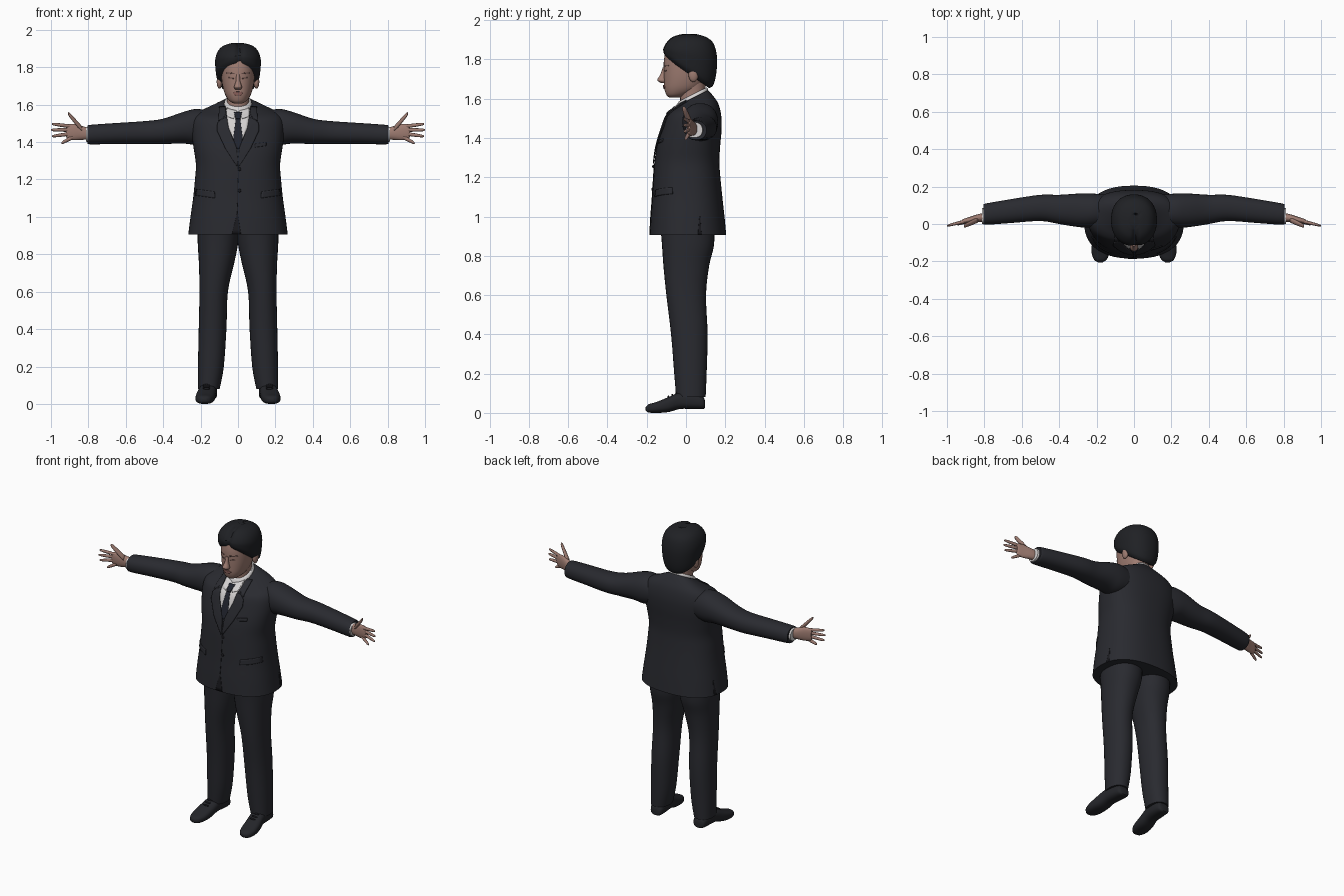
import bpy, bmesh, math
from mathutils import Vector
from mathutils.bvhtree import BVHTree

cube = bpy.data.objects.get("Cube")
if cube:
    bpy.data.objects.remove(cube, do_unlink=True)


def material(name, r, g, b):
    m = bpy.data.materials.new(name)
    m.use_nodes = True
    m.diffuse_color = (r, g, b, 1)
    shader = next(n for n in m.node_tree.nodes if n.type == 'BSDF_PRINCIPLED')
    shader.inputs["Base Color"].default_value = (r, g, b, 1)
    shader.inputs["Roughness"].default_value = 0.8
    return m


SUIT = material("charcoal suit", .022, .023, .029)
TRIM = material("dark seam", .011, .011, .014)
TIE = material("navy tie", .015, .017, .026)
SHOE = material("black leather", .018, .019, .023)
HAIR = material("black hair", .014, .015, .018)
SKIN = material("skin", .34, .2, .165)
LIPS = material("lips", .26, .12, .105)
BROW = material("brow brown", .13, .075, .065)
SHIRT = material("white shirt", .66, .64, .64)


def finish(name, bm, mat, mirror=False, thickness=0):
    bmesh.ops.recalc_face_normals(bm, faces=bm.faces)
    me = bpy.data.meshes.new(name)
    bm.to_mesh(me)
    bm.free()
    me.materials.append(mat)
    me.shade_smooth()
    me.set_sharp_from_angle(angle=math.radians(50))
    ob = bpy.data.objects.new(name, me)
    bpy.context.collection.objects.link(ob)
    if thickness:
        solid = ob.modifiers.new("Thickness", 'SOLIDIFY')
        solid.thickness, solid.offset = thickness, 0
    if mirror:
        ob.modifiers.new("Mirror", 'MIRROR').use_mirror_merge = False
    return ob


def spline(rows, steps):
    """Smooth interpolation through rows of numbers."""
    out = []
    for i in range(len(rows) - 1):
        p0, p1 = rows[max(i - 1, 0)], rows[i]
        p2, p3 = rows[i + 1], rows[min(i + 2, len(rows) - 1)]
        for s in range(steps):
            t = s / steps
            out.append([b + t / 2 * (c - a + t * (2 * a - 5 * b + 4 * c - d + t * (3 * (b - c) + d - a)))
                        for a, b, c, d in zip(p0, p1, p2, p3)])
    return out + [list(rows[-1])]


def loft(name, axis, rows, mat, mirror=False, power=2.2, sides=32, steps=4, shape=None):
    """Rows: position on axis, side centre, side radius, low, high, tilt."""
    bm = bmesh.new()
    rows = [tuple(r) + (0,) * (6 - len(r)) for r in rows]
    rings = []
    for t, ca, ra, lo, hi, tilt in spline(rows, steps):
        ring = []
        for k in range(sides):
            ang = math.tau * k / sides
            c, s = math.cos(ang), math.sin(ang)
            a = ca + ra * math.copysign(abs(c) ** (2 / power), c)
            db = (hi - lo) / 2 * math.copysign(abs(s) ** (2 / power), s)
            b, pos = (lo + hi) / 2 + db, t + tilt * db
            co = {'z': (a, b, pos), 'x': (pos, a, b), 'y': (a, pos, b)}[axis]
            ring.append(bm.verts.new(shape(*co) if shape else co))
        rings.append(ring)
    for r, q in zip(rings, rings[1:]):
        for k in range(sides):
            n = (k + 1) % sides
            bm.faces.new((r[k], r[n], q[n], q[k]))
    bm.faces.new(rings[0])
    bm.faces.new(rings[-1])
    return finish(name, bm, mat, mirror)


def surface(ob):
    bm = bmesh.new()
    bm.from_mesh(ob.data)
    tree = BVHTree.FromBMesh(bm)
    bm.free()
    return tree


def plate(name, tree, left, right, mat, mirror=False, lift=.001, side=False):
    """Thin panel between two edge lines, pressed onto a body surface."""
    bm = bmesh.new()
    cols, grid = 8, []
    for i in range(len(left) - 1):
        for s in range(6 if i == len(left) - 2 else 5):
            t = s / 5
            l = Vector(left[i]).lerp(Vector(left[i + 1]), t)
            r = Vector(right[i]).lerp(Vector(right[i + 1]), t)
            line = []
            for k in range(cols + 1):
                u, z = l.lerp(r, k / cols)
                start = Vector((1, u, z)) if side else Vector((u, -1, z))
                ray = Vector((-1, 0, 0)) if side else Vector((0, 1, 0))
                hit = tree.ray_cast(start, ray)[0]
                if hit is None:
                    hit = tree.find_nearest(Vector((u, -.1, z)))[0]
                line.append(bm.verts.new(hit - ray * lift))
            grid.append(line)
    for a, b in zip(grid, grid[1:]):
        for k in range(cols):
            bm.faces.new((a[k], a[k + 1], b[k + 1], b[k]))
    return finish(name, bm, mat, mirror, .006)


def flip(points):
    return [(-x, z) for x, z in points]


def ball(name, centre, size, mat, mirror=False):
    bm = bmesh.new()
    bmesh.ops.create_uvsphere(bm, u_segments=20, v_segments=12, radius=1)
    bmesh.ops.scale(bm, vec=size, verts=bm.verts)
    bmesh.ops.translate(bm, vec=centre, verts=bm.verts)
    return finish(name, bm, mat, mirror)


# Jacket
jacket = loft("jacket_body", 'z', [
    (.905, 0, .266, -.185, .205), (1, 0, .254, -.18, .196), (1.1, 0, .24, -.172, .185),
    (1.2, 0, .23, -.166, .175), (1.28, 0, .225, -.16, .17), (1.36, 0, .236, -.148, .174),
    (1.44, 0, .247, -.125, .181), (1.51, 0, .245, -.1, .18), (1.555, 0, .215, -.075, .165, .15),
    (1.585, 0, .14, -.055, .135, .35), (1.605, 0, .085, -.042, .112, .5)], SUIT, power=2.4, sides=56)
loft("sleeves", 'x', [
    (.15, .075, .08, 1.40, 1.565), (.22, .073, .09, 1.385, 1.577), (.29, .073, .09, 1.392, 1.562),
    (.4, .078, .078, 1.39, 1.525), (.5, .086, .07, 1.39, 1.512), (.65, .07, .064, 1.39, 1.502),
    (.79, .053, .057, 1.388, 1.492), (.802, .052, .05, 1.395, 1.486)], SUIT, True)

# Shirt, tie and lapels
body = surface(jacket)
vee = [(.064, 1.575), (.052, 1.48), (.004, 1.37)]
plate("shirt_front", body, flip(vee), vee, SHIRT)
loft("shirt_collar", 'z', [(1.585, 0, .076, -.05, .113, .5), (1.61, 0, .073, -.045, .112, .5),
                           (1.622, 0, .066, -.036, .106, .5)], SHIRT)
plate("collar_wings", body, [(.006, 1.565), (.024, 1.525)], [(.06, 1.585), (.054, 1.535)], SHIRT, True, .006)
blade = [(.011, 1.53), (.025, 1.42), (.008, 1.365)]
plate("tie_blade", body, flip(blade), blade, TIE, lift=.004)
knot = [(.021, 1.56), (.013, 1.525)]
plate("tie_knot", body, flip(knot), knot, TIE, lift=.011)
plate("lapels", body, [(.062, 1.55), (.05, 1.475), (.008, 1.37), (0, 1.28)],
      [(.11, 1.5), (.112, 1.46), (.07, 1.37), (.006, 1.27)], SUIT, True, .005)
plate("jacket_collar", body, [(.068, 1.59), (.06, 1.53)], [(.1, 1.588), (.105, 1.515)], SUIT, True, .005)

# Jacket details
plate("front_seam", body, [(0, 1.27), (-.005, 1.02)], [(.003, 1.27), (-.002, 1.02)], TRIM, lift=-.001)
plate("front_opening", body, [(-.005, 1.02), (-.032, .908)], [(-.002, 1.02), (.016, .908)], TRIM, lift=-.001)
plate("pocket_flaps", body, [(.125, 1.135), (.122, 1.1)], [(.222, 1.148), (.226, 1.115)], SUIT, True)
plate("breast_pocket", body, [(.09, 1.39), (.09, 1.372)], [(.15, 1.398), (.15, 1.38)], SUIT)
plate("side_vents", body, [(.068, 1), (.06, .907)], [(.072, 1), (.078, .907)], TRIM, True, -.001, True)
for i, z in enumerate((1.255, 1.14)):
    ball(f"jacket_button_{i + 1}", (.008, -.167 - .004 * i, z), (.009, .005, .009), TRIM)

# Trousers and shoes
loft("trouser_legs", 'z', [
    (.08, .156, .058, -.05, .1), (.2, .145, .069, -.06, .105), (.4, .136, .074, -.076, .11),
    (.6, .13, .076, -.1, .102), (.75, .115, .094, -.115, .118), (.85, .108, .107, -.122, .142),
    (.95, .105, .112, -.13, .145)], SUIT, True)
loft("shoes", 'y', [
    (.097, .155, .025, .025, .06), (.085, .155, .04, .02, .085), (.04, .157, .046, .02, .1),
    (-.03, .163, .047, .02, .105), (-.09, .172, .051, .004, .08), (-.15, .178, .049, 0, .056),
    (-.19, .18, .034, .002, .044), (-.205, .18, .012, .012, .03)], SHOE, True, 2.6)
for i in range(3):
    y = -.05 - .02 * i
    ball(f"shoe_laces_{i + 1}", (.167 - y / 50, y, .1 - .009 * i), (.02, .005, .006), TRIM, True)

# Cuffs and hands
loft("shirt_cuffs", 'x', [(.78, .046, .044, 1.4, 1.482), (.813, .042, .042, 1.402, 1.48)], SHIRT, True)
loft("palms", 'x', [
    (.79, .038, .024, 1.414, 1.474), (.835, .031, .021, 1.412, 1.486), (.875, .022, .017, 1.41, 1.497),
    (.91, .016, .012, 1.417, 1.495), (.92, .015, .007, 1.43, 1.485)], SKIN, True)
fingers = {
    "thumbs": ((.835, .022, 1.47), (.91, -.012, 1.555), .016),
    "index_fingers": ((.895, .016, 1.484), (.995, -.008, 1.497), .010),
    "middle_fingers": ((.9, .016, 1.465), (1, -.01, 1.465), .010),
    "ring_fingers": ((.9, .016, 1.444), (.994, -.008, 1.431), .010),
    "little_fingers": ((.885, .016, 1.425), (.945, -.002, 1.394), .011)}
for name, (base, tip, radius) in fingers.items():
    rows = []
    for t, width in ((0, 1), (.5, .95), (.85, .75), (.97, .5), (1, .15)):
        x, y, z = Vector(base).lerp(Vector(tip), t)
        r = radius * width
        rows.append((x, y, r * .9, z - r, z + r))
    loft(name, 'x', rows, SKIN, True, 2, 12, 3)

# Head
loft("neck", 'z', [(1.54, 0, .06, -.03, .1), (1.62, 0, .059, -.03, .098), (1.71, 0, .066, -.04, .1)], SKIN)
head = loft("head", 'z', [
    (1.606, 0, .022, -.085, -.03), (1.62, 0, .046, -.1, .01), (1.65, 0, .067, -.11, .07),
    (1.69, 0, .08, -.112, .1), (1.74, 0, .088, -.113, .12), (1.8, 0, .091, -.112, .13),
    (1.86, 0, .085, -.095, .12), (1.9, 0, .045, -.05, .07)], SKIN, sides=40)
loft("nose", 'z', [(1.76, 0, .009, -.118, -.1), (1.725, 0, .012, -.13, -.1), (1.7, 0, .02, -.145, -.1),
                   (1.69, 0, .021, -.143, -.1), (1.68, 0, .013, -.128, -.1)], SKIN, sides=20)
ball("ears", (.099, .038, 1.722), (.015, .025, .037), SKIN, True)
face = surface(head)
mouth = [(.016, 1.669), (.027, 1.661), (.014, 1.65)]
plate("mouth", face, flip(mouth), mouth, LIPS, lift=.002)
plate("eyes", face, [(.02, 1.745), (.022, 1.738)], [(.05, 1.747), (.05, 1.741)], BROW, True, -.001)
plate("eyebrows", face, [(.018, 1.77), (.018, 1.763)], [(.058, 1.772), (.06, 1.768)], BROW, True, -.001)


def parted(x, y, z):
    # Centre parting with the fringe swept to both sides
    groove = math.exp(-((x - .008) / .014) ** 2)
    if y < .05:
        z += groove * (-.016 if z > 1.86 else .008)
        y += groove * .008 * (y < -.05)
    return x, y, z


loft("hair", 'z', [
    (1.73, 0, .095, -.1, .118, -.7), (1.75, 0, .113, -.113, .14, -.62), (1.79, 0, .12, -.117, .155, -.4),
    (1.84, 0, .122, -.115, .157, -.15), (1.885, 0, .108, -.102, .138), (1.915, 0, .078, -.07, .1),
    (1.93, 0, .03, -.025, .05)], HAIR, sides=64, shape=parted)
